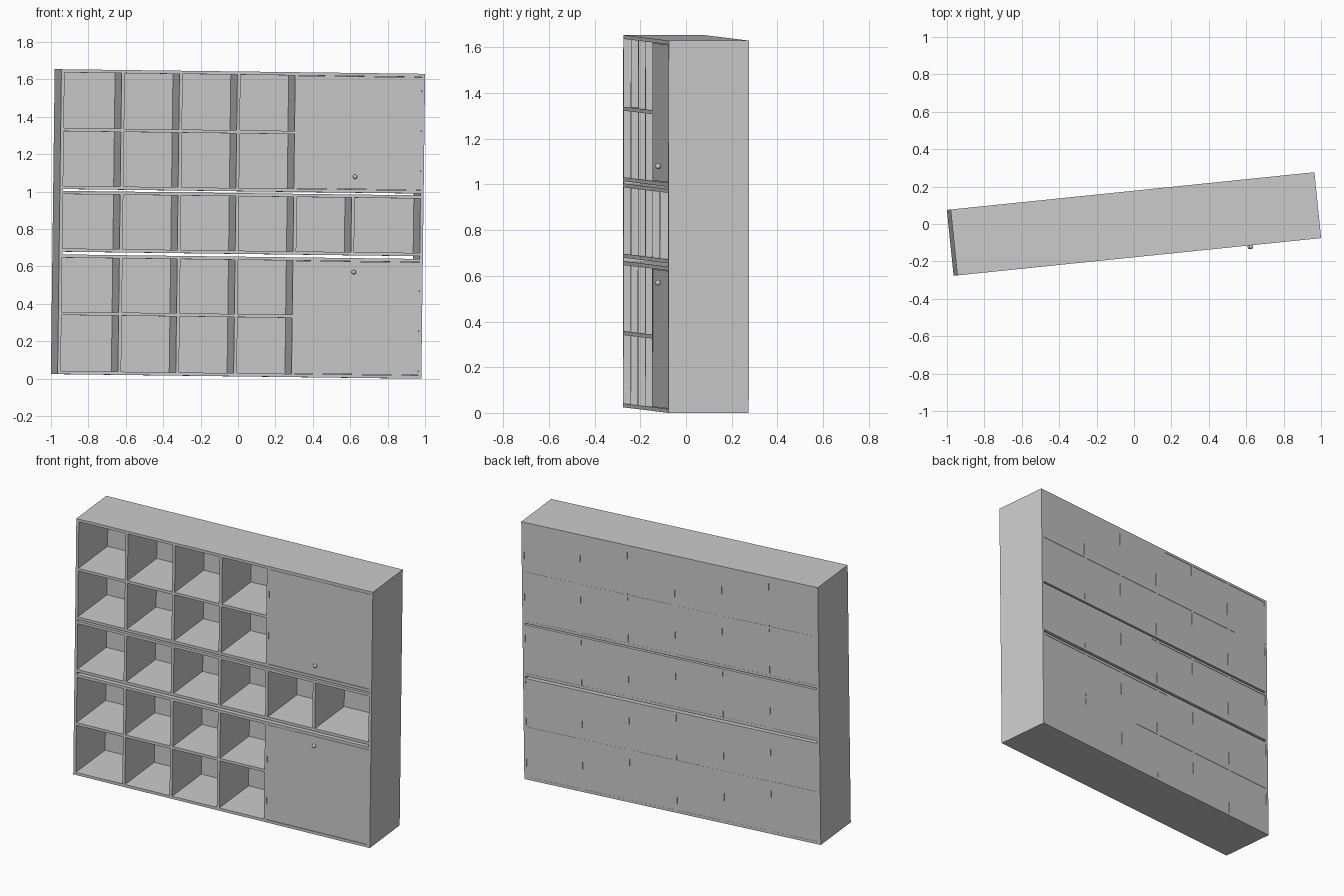
import bpy
import math
from mathutils import Matrix

cube = bpy.data.objects.get("Cube")
if cube:
    bpy.data.objects.remove(cube, do_unlink=True)

# Overall sizes
LENGTH, DEPTH, HEIGHT = 1.955, 0.354, 1.63
BOARD = 0.017
GAP = 0.005
FRONT, BACK = -DEPTH / 2, DEPTH / 2
END = LENGTH / 2
DIVIDERS = [-0.645 + 0.311 * i for i in range(5)]

# The whole unit stands slightly turned and tilted
TURN, TILT = math.radians(5.85), math.radians(0.72)
LIFT = HEIGHT / 2 * math.cos(TILT) + END * math.sin(TILT)
PLACE = (Matrix.Translation((0, 0, LIFT)) @ Matrix.Rotation(TURN, 4, 'Z')
         @ Matrix.Rotation(TILT, 4, 'Y') @ Matrix.Translation((0, 0, -HEIGHT / 2)))

grey = bpy.data.materials.new("plain_grey")
grey.use_nodes = True
colour = (0.6, 0.6, 0.6, 1)
grey.diffuse_color = colour
grey.node_tree.nodes["Principled BSDF"].inputs["Base Color"].default_value = colour


def finish(name, local):
    ob = bpy.context.object
    ob.name = name
    ob.data.materials.append(grey)
    ob.matrix_world = PLACE @ local
    return ob


def box(name, x0, x1, y0, y1, z0, z1):
    bpy.ops.mesh.primitive_cube_add(size=1)
    centre = Matrix.Translation(((x0 + x1) / 2, (y0 + y1) / 2, (z0 + z1) / 2))
    return finish(name, centre @ Matrix.Diagonal((x1 - x0, y1 - y0, z1 - z0, 1)))


def knob(name, x, z):
    bpy.ops.mesh.primitive_uv_sphere_add(segments=16, ring_count=10, radius=0.012)
    finish(name, Matrix.Translation((x, FRONT - 0.008, z)))
    bpy.ops.object.shade_smooth()


def unit(name, bottom, top, low_gap, high_gap, shelf):
    low, high = bottom + low_gap, top - high_gap
    inner = END - BOARD
    # Carcass
    box(name + "_left_side", inner, END, FRONT, BACK, bottom, top)
    box(name + "_right_side", -END, -inner, FRONT, BACK, bottom, top)
    box(name + "_bottom_board", -inner, inner, FRONT, BACK, low, low + BOARD)
    box(name + "_top_board", -inner, inner, FRONT, BACK, high - BOARD, high)
    box(name + "_back_panel", -inner, inner, BACK - 0.008, BACK - 0.001,
        low + BOARD, high - BOARD)
    # Uprights between the bays
    for i, x in enumerate(DIVIDERS):
        front = FRONT + 0.02 if shelf and i == 4 else FRONT
        box(f"{name}_divider_{i + 1}", x - BOARD / 2, x + BOARD / 2,
            front, BACK, low + BOARD, high - BOARD)
    if shelf:
        # Middle shelf, stopping behind the door on the left
        mid = (bottom + top) / 2
        box(name + "_shelf", -inner, DIVIDERS[3], FRONT, BACK,
            mid - BOARD / 2, mid + BOARD / 2)
        box(name + "_hidden_shelf", DIVIDERS[3], inner, FRONT + 0.02, BACK,
            mid - BOARD / 2, mid + BOARD / 2)
        # Door
        box(name + "_door", DIVIDERS[3] + BOARD / 2, inner, FRONT + 0.001,
            FRONT + 0.016, low + BOARD + 0.002, high - BOARD - 0.002)


unit("lower_unit", 0, 0.65, 0, 0.01, True)
unit("middle_unit", 0.65, 0.985, GAP, GAP, False)
unit("upper_unit", 0.985, HEIGHT, GAP, 0, True)

# Door knobs
knob("upper_knob", 0.607, 1.075)
knob("lower_knob", 0.607, 0.565)
